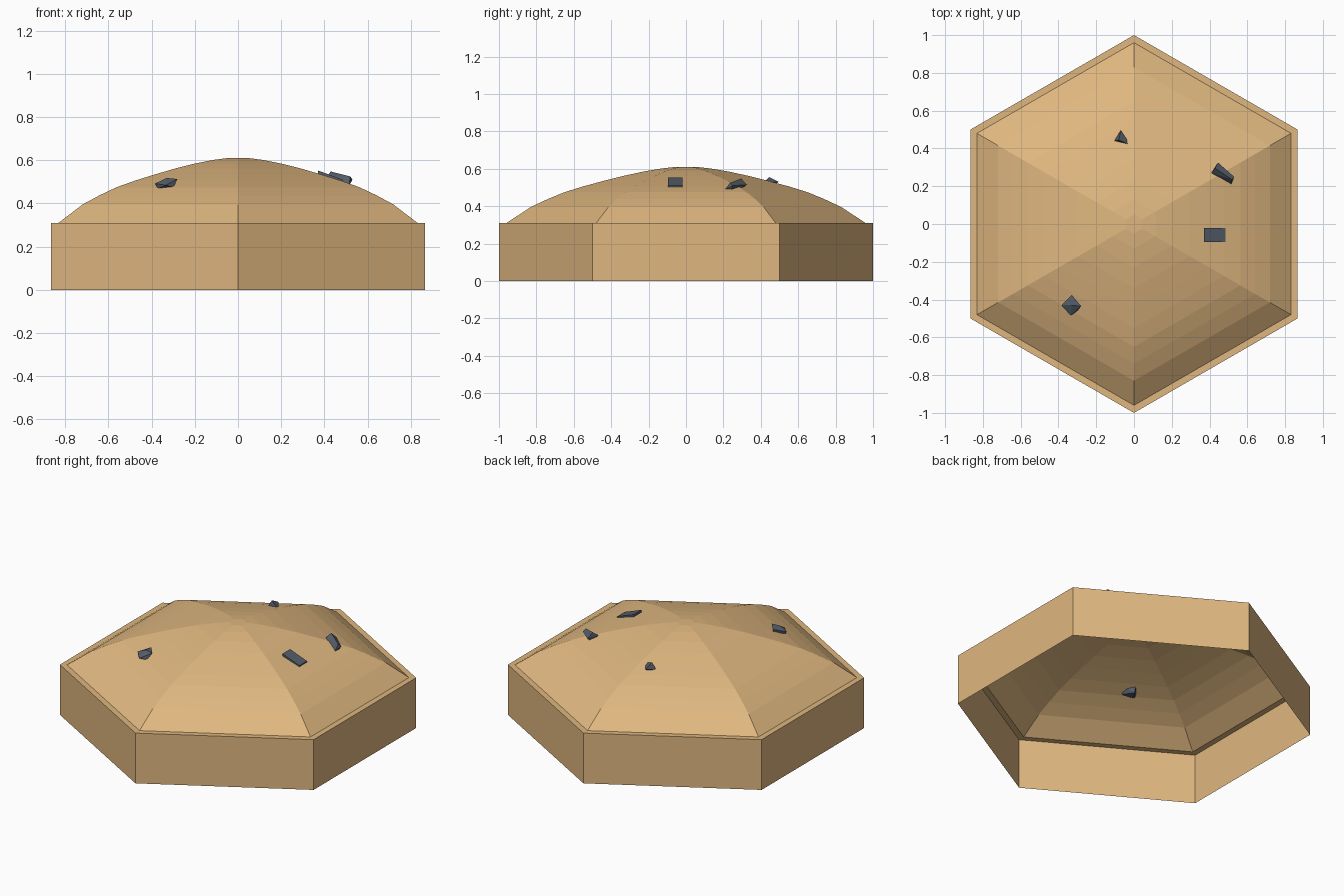
import bpy, bmesh
from math import sin, cos, pi
from mathutils import Vector

cube = bpy.data.objects.get("Cube")
if cube:
    bpy.data.objects.remove(cube, do_unlink=True)


def material(name, color):
    mat = bpy.data.materials.new(name)
    mat.use_nodes = True
    mat.diffuse_color = color
    mat.node_tree.nodes["Principled BSDF"].inputs["Base Color"].default_value = color
    return mat


sand = material("sand", (0.74, 0.475, 0.215, 1))
slate = material("slate grey", (0.09, 0.11, 0.14, 1))


def finish(name, bm, mat):
    mesh = bpy.data.meshes.new(name)
    bm.to_mesh(mesh)
    bm.free()
    mesh.materials.append(mat)
    obj = bpy.data.objects.new(name, mesh)
    bpy.context.collection.objects.link(obj)
    return obj


def hex_shell(name, profile, cap):
    """Sweep (corner radius, height) pairs round six corners, open below."""
    bm = bmesh.new()
    rings = []
    for radius, z in profile:
        rings.append([bm.verts.new((radius * sin(i * pi / 3), -radius * cos(i * pi / 3), z))
                      for i in range(6)])
    for low, high in zip(rings, rings[1:]):
        for i in range(6):
            j = (i + 1) % 6
            bm.faces.new((low[i], low[j], high[j], high[i]))
    if cap:
        bm.faces.new(rings[-1])
    return finish(name, bm, sand)


# Straight hexagonal wall with its narrow flat rim
hex_shell("tile_wall", [(1, 0), (1, 0.31), (0.96, 0.31)], False)

# Faceted sand mound
hex_shell("sand_mound", [(0.96, 0.31), (0.83, 0.396), (0.74, 0.438), (0.65, 0.475),
                         (0.55, 0.506), (0.45, 0.533), (0.34, 0.561), (0.23, 0.585),
                         (0.13, 0.602), (0.05, 0.611)], True)


def rock(name, points):
    """Angular stone wrapped round a few corner points."""
    bm = bmesh.new()
    verts = [bm.verts.new(Vector(p)) for p in points]
    hull = bmesh.ops.convex_hull(bm, input=verts)
    bmesh.ops.delete(bm, geom=hull["geom_interior"], context='VERTS')
    bmesh.ops.recalc_face_normals(bm, faces=bm.faces)
    return finish(name, bm, slate)


# Scattered stones half sunk in the mound
def slab(x0, x1, y0, y1, z0, z1, thick):
    return [(x, y, z - t) for x, z in ((x0, z0), (x1, z1))
            for y in (y0, y1) for t in (0, thick)]


rock("rock_left", slab(0.37, 0.485, -0.095, -0.02, 0.553, 0.51, 0.04))
rock("rock_front", [(-0.33, -0.375, 0.513), (-0.28, -0.435, 0.513), (-0.335, -0.485, 0.485),
                    (-0.385, -0.43, 0.492), (-0.33, -0.43, 0.518), (-0.37, -0.44, 0.468),
                    (-0.3, -0.46, 0.475), (-0.33, -0.39, 0.465)])
rock("rock_back_left", [(0.445, 0.325, 0.515), (0.53, 0.25, 0.51), (0.515, 0.21, 0.49),
                        (0.41, 0.27, 0.525), (0.43, 0.295, 0.548), (0.52, 0.235, 0.525),
                        (0.44, 0.28, 0.48), (0.51, 0.24, 0.475)])
rock("rock_back", [(-0.07, 0.495, 0.53), (-0.105, 0.44, 0.515), (-0.015, 0.415, 0.525),
                   (-0.08, 0.445, 0.556), (-0.06, 0.45, 0.495)])
